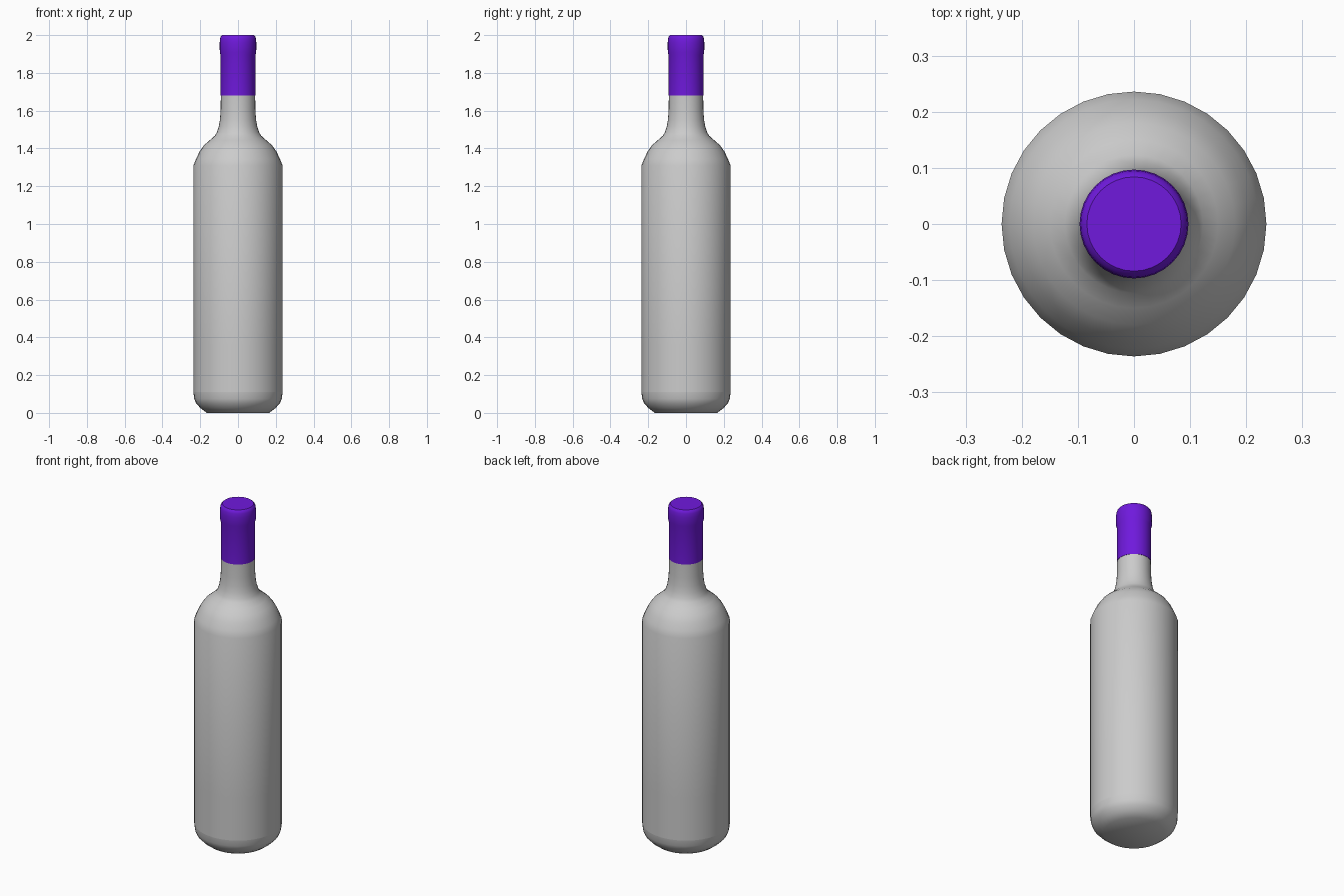
import bpy, bmesh
from math import sin, cos, tau

if "Cube" in bpy.data.objects:
    bpy.data.objects.remove(bpy.data.objects["Cube"])

SIDES = 32


def lathe(name, profile, sharp_z=None):
    """Revolve (radius, z) points around z; radius 0 makes a pole."""
    bm = bmesh.new()
    rings = []
    for r, z in profile:
        if r == 0:
            rings.append([bm.verts.new((0, 0, z))] * SIDES)
        else:
            rings.append([bm.verts.new((r * cos(tau * i / SIDES), r * sin(tau * i / SIDES), z))
                          for i in range(SIDES)])
    for a, b in zip(rings, rings[1:]):
        for i in range(SIDES):
            j = (i + 1) % SIDES
            corners = list(dict.fromkeys((a[i], a[j], b[j], b[i])))
            bm.faces.new(corners)
    mesh = bpy.data.meshes.new(name)
    bm.to_mesh(mesh)
    bm.free()
    obj = bpy.data.objects.new(name, mesh)
    bpy.context.collection.objects.link(obj)
    bpy.ops.object.select_all(action='DESELECT')
    obj.select_set(True)
    bpy.context.view_layer.objects.active = obj
    bpy.ops.object.shade_smooth_by_angle(angle=0.75)
    # Crease line around the heel
    if sharp_z is not None:
        for e in mesh.edges:
            if all(abs(mesh.vertices[v].co.z - sharp_z) < 1e-4 for v in e.vertices):
                e.use_edge_sharp = True
    return obj


# Glass body: base, heel, straight wall, shoulder, neck
lathe("bottle_body", [
    (0, 0), (0.165, 0), (0.198, 0.025), (0.222, 0.05), (0.232, 0.075), (0.236, 0.11),
    (0.236, 0.36), (0.236, 1.31), (0.222, 1.345), (0.203, 1.385), (0.18, 1.417),
    (0.15, 1.443), (0.123, 1.467), (0.112, 1.485), (0.102, 1.515), (0.096, 1.55),
    (0.092, 1.60), (0.091, 1.68)], sharp_z=0.11)

# Coloured foil over the neck and lip
foil = lathe("neck_foil", [
    (0.091, 1.68), (0.0925, 1.68), (0.0925, 1.895), (0.0965, 1.91), (0.097, 1.96),
    (0.095, 1.982), (0.091, 1.993), (0.084, 2.0), (0, 2.0)])
mat = bpy.data.materials.new("purple_foil")
mat.diffuse_color = (0.16, 0.01, 0.72, 1)
mat.use_nodes = True
mat.node_tree.nodes["Principled BSDF"].inputs["Base Color"].default_value = mat.diffuse_color
foil.data.materials.append(mat)
